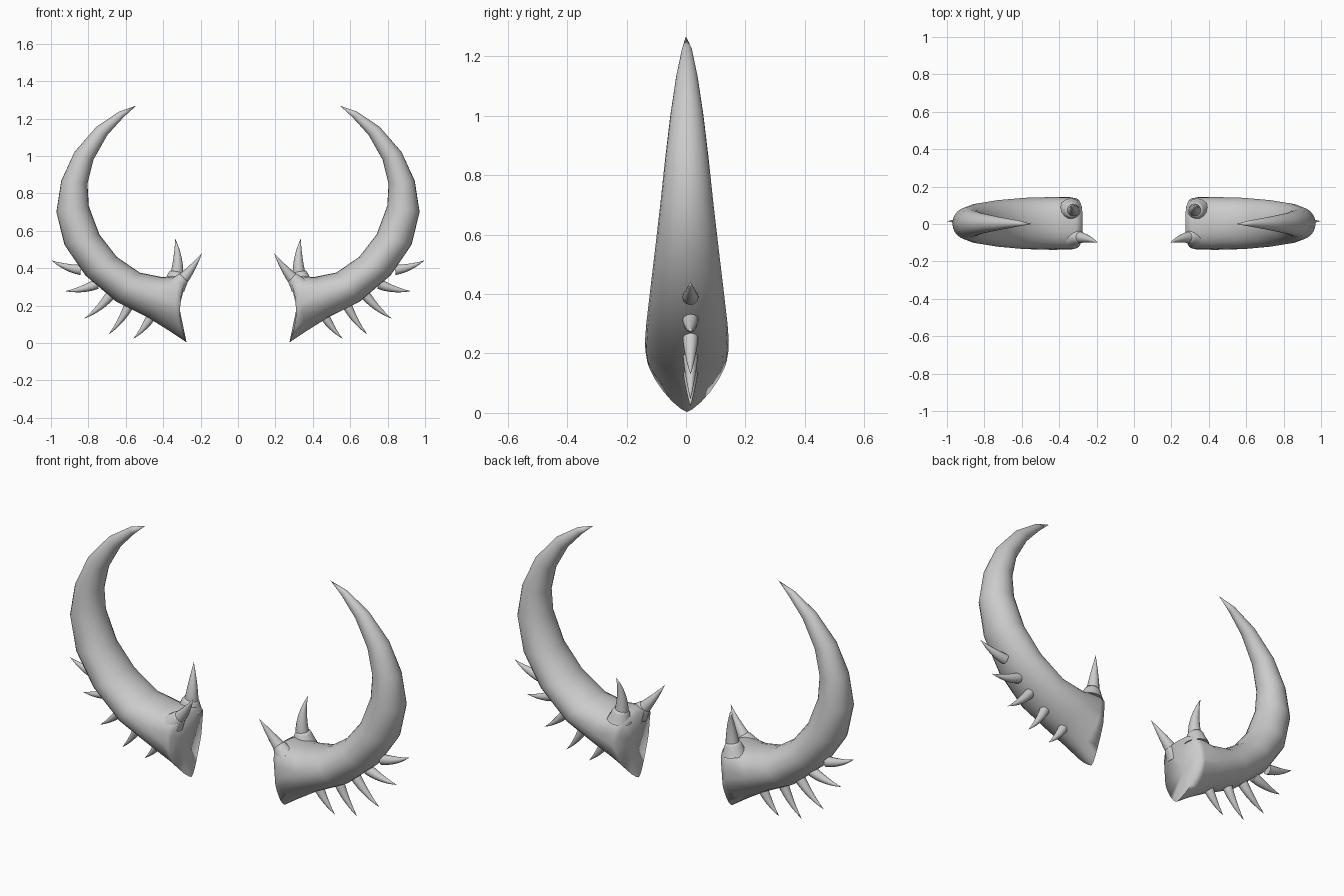
import bpy, bmesh, math
from mathutils import Vector

if "Cube" in bpy.data.objects:
    bpy.data.objects.remove(bpy.data.objects["Cube"])


def finish(name, bm, angle=50):
    """Turn a bmesh into a smooth-shaded object mirrored across x = 0."""
    bmesh.ops.recalc_face_normals(bm, faces=bm.faces[:])
    me = bpy.data.meshes.new(name)
    bm.to_mesh(me)
    bm.free()
    for p in me.polygons:
        p.use_smooth = True
    me.set_sharp_from_angle(angle=math.radians(angle))
    ob = bpy.data.objects.new(name, me)
    bpy.context.collection.objects.link(ob)
    m = ob.modifiers.new("mirror", 'MIRROR')
    m.use_mirror_merge = False
    return ob


def loft(rings, start, end):
    """Skin a list of rings and close both ends with a point."""
    bm = bmesh.new()
    vr = [[bm.verts.new(p) for p in r] for r in rings]
    n = len(vr[0])
    for a, b in zip(vr, vr[1:]):
        for i in range(n):
            j = (i + 1) % n
            bm.faces.new((a[i], a[j], b[j], b[i]))
    for ring, pt in ((vr[0], start), (vr[-1], end)):
        c = bm.verts.new(pt)
        for i in range(n):
            bm.faces.new((ring[i], ring[(i + 1) % n], c))
    return bm


def circle(p, d, rad, n=12):
    """Ring of points around p, facing along d, with a stable orientation."""
    w = d.cross(Vector((0, 1, 0))).normalized()
    u = w.cross(d).normalized()
    return [p + (u * math.cos(q) + w * math.sin(q)) * rad
            for q in (2 * math.pi * i / n for i in range(n))]


# Horn: outer x, z, inner x, z, half width in y,
# power of the upper half (< 1 squarer), power of the lower half (> 1 pointed)
stations = [
    (0.275, 0.003, 0.275, 0.345, 0.134, 0.55, 1.5),
    (0.36, 0.06, 0.315, 0.36, 0.140, 0.65, 1.25),
    (0.48, 0.135, 0.405, 0.352, 0.141, 0.85, 1.05),
    (0.65, 0.22, 0.525, 0.376, 0.137, 1, 1),
    (0.815, 0.36, 0.648, 0.46, 0.124, 1, 1),
    (0.928, 0.525, 0.741, 0.58, 0.107, 1, 1),
    (0.971, 0.70, 0.798, 0.733, 0.088, 1, 1),
    (0.945, 0.867, 0.805, 0.85, 0.073, 1, 1),
    (0.875, 1.02, 0.773, 0.98, 0.056, 1, 1),
    (0.758, 1.155, 0.698, 1.112, 0.036, 1, 1),
    (0.634, 1.238, 0.612, 1.207, 0.017, 1, 1),
]
SIDES = 24
rings = []
for k, (ox, oz, ix, iz, hy, up, low) in enumerate(stations):
    outer, inner = Vector((ox, 0, oz)), Vector((ix, 0, iz))
    mid, half = (outer + inner) / 2, (inner - outer) / 2
    ring = []
    for i in range(SIDES):
        t = 2 * math.pi * i / SIDES
        c, s = math.cos(t), math.sin(t)
        e = up if c > 0 else low
        u = math.copysign(abs(c) ** e, c)
        v = math.copysign(abs(s) ** e, s)
        p = mid + half * u + Vector((0, v * hy + 0.003, 0))
        if k == 0:  # the base rim is hollowed at mid height
            p.x += 0.036 * (1 - u * u)
        ring.append(p)
    rings.append(ring)
finish("horn", loft(rings, (0.314, 0.003, 0.19), (0.545, 0, 1.268)), 110)


def spike(name, base, ctrl, tip, r):
    """Curved pointed cone along a quadratic curve."""
    a, b, c = Vector(base), Vector(ctrl), Vector(tip)
    out = []
    for k in range(6):
        t = k / 6
        p = a * (1 - t) ** 2 + b * 2 * t * (1 - t) + c * t * t
        d = ((b - a) * (1 - t) + (c - b) * t).normalized()
        out.append(circle(p, d, r * (1 - t ** 1.4)))
    finish(name, loft(out, a, c))


# Row of spikes under the horn: base and tip in the xz plane
row = [
    (0.455, 0.16, 0.560, 0.022),
    (0.575, 0.22, 0.692, 0.045),
    (0.675, 0.265, 0.822, 0.13),
    (0.755, 0.315, 0.924, 0.277),
    (0.84, 0.39, 0.998, 0.442),
]
for i, (bx, bz, tx, tz) in enumerate(row):
    base, tip = Vector((bx, 0.015, bz)), Vector((tx, 0.015, tz))
    d = tip - base
    ctrl = (base + tip) / 2 + Vector((d.z, 0, -d.x)) * 0.1
    spike(f"lower_spike_{i + 1}", base, ctrl, tip, 0.027)

# Two spikes on top of the base
spike("back_top_spike", (0.329, 0.075, 0.34), (0.314, 0.07, 0.46), (0.336, 0.108, 0.558), 0.036)
spike("front_top_spike", (0.325, -0.068, 0.31), (0.255, -0.07, 0.38), (0.193, -0.10, 0.478), 0.036)


def collar(name, base, top, r):
    """Low swelling of the horn that a top spike grows from."""
    a, b = Vector(base), Vector(top)
    d = b - a
    out = [circle(a + d * t, d.normalized(), r * f, 14)
           for t, f in ((0, 1.25), (0.45, 1), (0.8, 0.85), (1, 0.7))]
    finish(name, loft(out, a, b - d * 0.1), 80)


collar("back_spike_collar", (0.338, 0.075, 0.32), (0.329, 0.075, 0.382), 0.05)
collar("front_spike_collar", (0.328, -0.07, 0.305), (0.289, -0.07, 0.352), 0.042)
